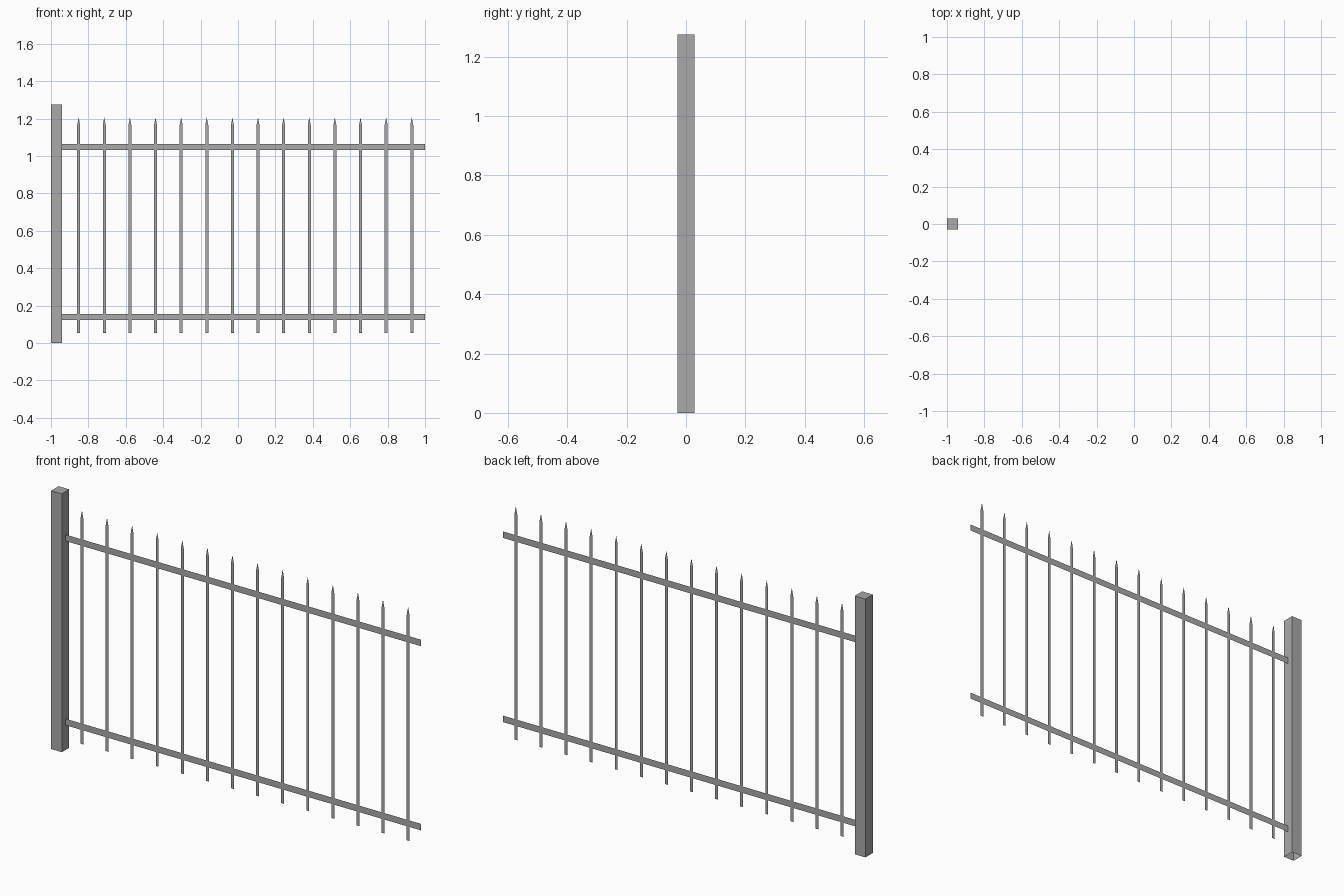
import bpy
import bmesh

cube = bpy.data.objects.get("Cube")
if cube:
    bpy.data.objects.remove(cube, do_unlink=True)

# Single painted-steel colour
GREY = (0.4, 0.4, 0.4, 1.0)
steel = bpy.data.materials.new("grey_steel")
steel.use_nodes = True
steel.diffuse_color = GREY
steel.node_tree.nodes["Principled BSDF"].inputs["Base Color"].default_value = GREY


def finish(name, bm):
    mesh = bpy.data.meshes.new(name)
    bm.to_mesh(mesh)
    bm.free()
    mesh.materials.append(steel)
    obj = bpy.data.objects.new(name, mesh)
    bpy.context.collection.objects.link(obj)
    return obj


def flat_panel(name, outline):
    """Thin sheet facing the front, from (x, z) points."""
    bm = bmesh.new()
    bm.faces.new([bm.verts.new((x, 0, z)) for x, z in outline])
    return finish(name, bm)


POST_W, POST_H = 0.058, 1.275
POST_FACE = -1 + POST_W

# Square post, open underneath
bm = bmesh.new()
bmesh.ops.create_cube(bm, size=1)
for v in bm.verts:
    v.co.x = v.co.x * POST_W - 1 + POST_W / 2
    v.co.y *= POST_W
    v.co.z = (v.co.z + 0.5) * POST_H
bm.normal_update()
base = [f for f in bm.faces if f.normal.z < -0.5]
bmesh.ops.delete(bm, geom=base, context="FACES_ONLY")
finish("post", bm)

# Horizontal rails
for name, low in (("lower_rail", 0.122), ("upper_rail", 1.031)):
    high = low + 0.032
    flat_panel(name, [(POST_FACE, low), (1, low), (1, high), (POST_FACE, high)])

# Pointed pickets
FIRST, LAST, COUNT = -0.852, 0.929, 14
HALF, BOTTOM, SHOULDER, TIP = 0.008, 0.053, 1.165, 1.206
for i in range(COUNT):
    x = FIRST + (LAST - FIRST) * i / (COUNT - 1)
    flat_panel(f"picket_{i + 1}", [
        (x - HALF, BOTTOM), (x + HALF, BOTTOM),
        (x + HALF, SHOULDER), (x, TIP), (x - HALF, SHOULDER)])
